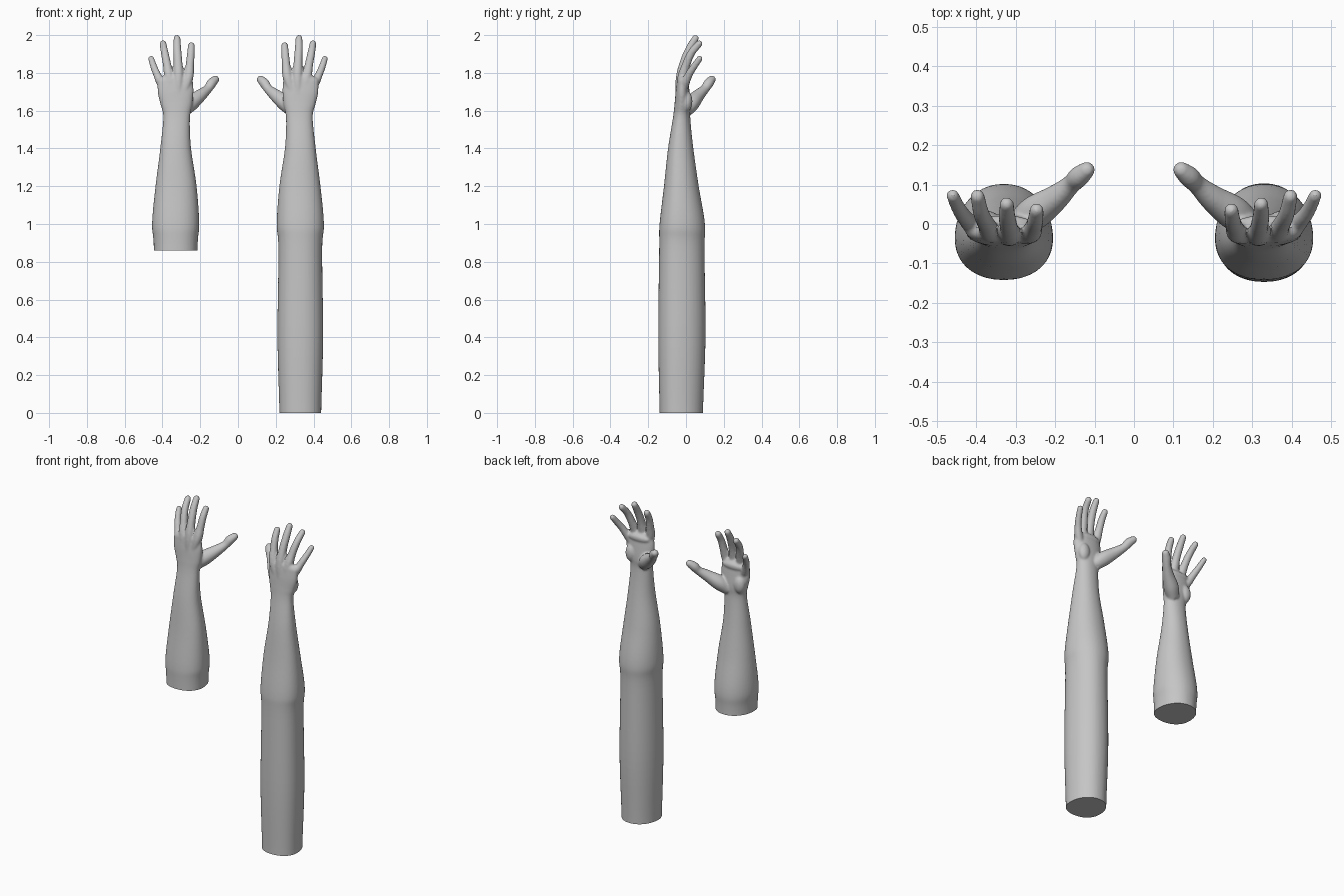
import bpy
import bmesh
from math import cos, sin, pi, copysign
from mathutils import Vector, Matrix

if "Cube" in bpy.data.objects:
    bpy.data.objects.remove(bpy.data.objects["Cube"])

SIDES = 40
STEPS = 8

# Forearm, upper arm and palm sections: x, y, z, half width, half depth
ARM = [
    (.33, -.025, -.3, .108, .113), (.33, -.025, 0, .11, .115),
    (.33, -.022, .4, .12, .125), (.33, -.022, .86, .115, .12),
    (.33, -.02, 1, .124, .12), (.328, -.025, 1.2, .108, .092),
    (.33, -.028, 1.4, .081, .067), (.325, -.023, 1.56, .07, .046),
    (.325, -.018, 1.63, .083, .043), (.33, -.018, 1.7, .094, .037),
    (.333, -.018, 1.765, .092, .029),
]

# Digit paths from the wrist to the tip: x, y, z, radius
DIGITS = {
    "index": [(.31, -.035, 1.64, .016), (.265, -.025, 1.765, .025),
              (.255, -.008, 1.84, .022), (.25, .01, 1.9, .02), (.247, .035, 1.945, .018)],
    "middle": [(.32, -.04, 1.64, .016), (.315, -.028, 1.77, .026),
               (.318, -.008, 1.86, .023), (.322, .02, 1.93, .021), (.323, .05, 1.983, .018)],
    "ring": [(.33, -.038, 1.64, .016), (.362, -.022, 1.765, .025),
             (.375, 0, 1.84, .022), (.388, .028, 1.905, .02), (.397, .07, 1.955, .018)],
    "little": [(.345, -.03, 1.64, .016), (.402, -.008, 1.735, .023),
               (.428, .015, 1.79, .02), (.445, .04, 1.83, .018), (.46, .072, 1.875, .016)],
    "thumb": [(.29, 0, 1.6, .035), (.25, .03, 1.64, .042), (.2, .065, 1.68, .033),
              (.16, .1, 1.715, .024), (.14, .12, 1.745, .026), (.12, .137, 1.765, .021)],
}


def smooth_path(points):
    """Pass a smooth spline through the given sections."""
    pts = [Vector(p) for p in points]
    pts = [pts[0] * 2 - pts[1]] + pts + [pts[-1] * 2 - pts[-2]]
    path = []
    for a, b, c, d in zip(pts, pts[1:], pts[2:], pts[3:]):
        for i in range(STEPS):
            t = i / STEPS
            path.append((b * 2 + (c - a) * t + (a * 2 - b * 5 + c * 4 - d) * t ** 2
                         + (b * 3 - a - c * 3 + d) * t ** 3) / 2)
    return path + [pts[-2]]


def loft(bm, points, egg=0.0):
    """Sweep an oval along a path and round off its far end."""
    path = smooth_path(points)
    centres = [Vector(p[:3]) for p in path]
    rings = []
    for i, p in enumerate(path):
        tangent = centres[min(i + 1, len(path) - 1)] - centres[max(i - 1, 0)]
        turn = Vector((0, 0, 1)).rotation_difference(tangent)
        frame = Matrix.Translation(centres[i]) @ turn.to_matrix().to_4x4()
        ring = []
        for k in range(SIDES):
            a = 2 * pi * k / SIDES
            c, s = (copysign(abs(f(a)) ** 0.92, f(a)) for f in (cos, sin))
            ring.append(bm.verts.new(frame @ Vector((p[3] * c * (1 - egg * s), p[-1] * s, 0))))
        rings.append(ring)
    for low, high in zip(rings, rings[1:]):
        for k in range(SIDES):
            n = (k + 1) % SIDES
            bm.faces.new((low[k], low[n], high[n], high[k]))
    bm.faces.new(rings[0][::-1])
    bm.faces.new(rings[-1])
    end = path[-1]
    bmesh.ops.create_uvsphere(bm, u_segments=24, v_segments=16, radius=1,
                              matrix=frame @ Matrix.Diagonal((end[3], end[-1], end[-1], 1)))


def pad(bm, centre, size):
    """Fleshy swelling on the palm."""
    bmesh.ops.create_uvsphere(bm, u_segments=24, v_segments=16, radius=1,
                              matrix=Matrix.Translation(centre) @ Matrix.Diagonal((*size, 1)))


def fused_arm():
    """Merge arm, palm and digits into one continuous skin."""
    bm = bmesh.new()
    loft(bm, ARM, egg=0.1)
    for path in DIGITS.values():
        loft(bm, path)
    pad(bm, (.375, .004, 1.65), (.036, .03, .055))
    pad(bm, (.33, 0, 1.755), (.075, .022, .025))
    mesh = bpy.data.meshes.new("arm_parts")
    bm.to_mesh(mesh)
    bm.free()
    parts = bpy.data.objects.new("arm_parts", mesh)
    bpy.context.collection.objects.link(parts)
    remesh = parts.modifiers.new("fuse", "REMESH")
    remesh.mode = "VOXEL"
    remesh.voxel_size = 0.006
    relax = parts.modifiers.new("relax", "SMOOTH")
    relax.factor = 0.5
    relax.iterations = 5
    graph = bpy.context.evaluated_depsgraph_get()
    skin_mesh = bpy.data.meshes.new_from_object(parts.evaluated_get(graph))
    bpy.data.objects.remove(parts)
    bpy.data.meshes.remove(mesh)
    return skin_mesh


def make_arm(name, source, cut_height, side, material):
    """Cut the arm flat at a height, cap it and put it on one side."""
    bm = bmesh.new()
    bm.from_mesh(source)
    bmesh.ops.bisect_plane(bm, geom=bm.verts[:] + bm.edges[:] + bm.faces[:],
                           plane_co=(0, 0, cut_height), plane_no=(0, 0, 1), clear_inner=True)
    bmesh.ops.holes_fill(bm, edges=[e for e in bm.edges if e.is_boundary], sides=0)
    bmesh.ops.scale(bm, vec=(side, 1, 1), verts=bm.verts)
    bmesh.ops.recalc_face_normals(bm, faces=bm.faces)
    for face in bm.faces:
        face.material_index = 0
    mesh = bpy.data.meshes.new(name)
    bm.to_mesh(mesh)
    bm.free()
    mesh.materials.append(material)
    arm = bpy.data.objects.new(name, mesh)
    bpy.context.collection.objects.link(arm)
    bpy.ops.object.select_all(action="DESELECT")
    arm.select_set(True)
    bpy.context.view_layer.objects.active = arm
    bpy.ops.object.shade_smooth_by_angle()


# One plain clay colour
clay = bpy.data.materials.new("grey_clay")
clay.use_nodes = True
clay.diffuse_color = (0.56, 0.56, 0.56, 1)
clay.node_tree.nodes["Principled BSDF"].inputs["Base Color"].default_value = clay.diffuse_color

# Whole left arm, and a right arm that ends below the elbow
skin = fused_arm()
make_arm("left_arm", skin, 0, 1, clay)
make_arm("right_forearm", skin, 0.86, -1, clay)
bpy.data.meshes.remove(skin)
